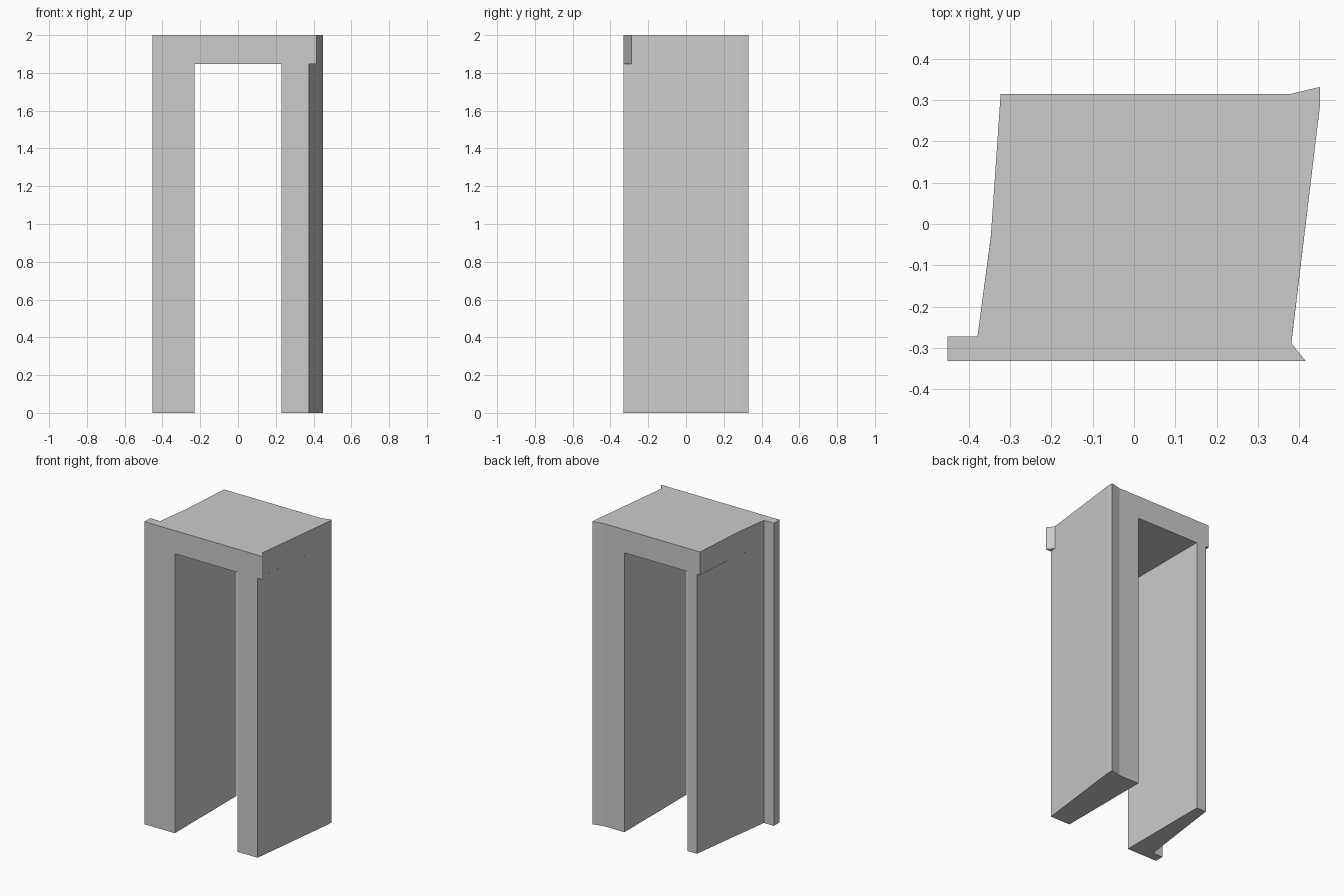
import bpy
import bmesh

if "Cube" in bpy.data.objects:
    bpy.data.objects.remove(bpy.data.objects["Cube"])

H, SOFFIT = 2.0, 1.847      # total height, underside of the lintel
IN = 0.23                   # half width of the opening
F, B = -0.332, 0.315        # front plane, main back plane

# Shared plan corners
NOTCH = (0.381, -0.289)
EAR = (0.416, F)
LEG_FR = (0.376, F)
KINK = (-0.347, -0.033)
LINTEL_BL = (-0.323, B)
LEG_BL = (-0.301, B)
FLANGE = [(-0.379, -0.272), (-0.452, -0.272), (-0.452, F)]
BACK_EAR = [(0.451, 0.292), (0.451, 0.332), (0.379, B)]


def shell(name, outline, z0, z1, caps):
    """Extrude a plan outline; caps is a list of (plan polygon, z)."""
    bm = bmesh.new()

    def face(points):
        bm.faces.new([bm.verts.new(p) for p in points])

    for (x1, y1), (x2, y2) in zip(outline, outline[1:] + outline[:1]):
        face([(x1, y1, z0), (x2, y2, z0), (x2, y2, z1), (x1, y1, z1)])
    for poly, z in caps:
        # undersides are wound the other way round
        pts = poly if z == H else poly[::-1]
        face([(x, y, z) for x, y in pts])
    bmesh.ops.remove_doubles(bm, verts=bm.verts, dist=1e-5)
    mesh = bpy.data.meshes.new(name)
    bm.to_mesh(mesh)
    bm.free()
    obj = bpy.data.objects.new(name, mesh)
    bpy.context.collection.objects.link(obj)
    return obj


# Legs: open on top where they meet the lintel
right_leg = [(IN, F), LEG_FR] + BACK_EAR + [(IN, B)]
left_leg = [(-IN, F), (-IN, B), LEG_BL] + FLANGE
shell("right_leg", right_leg, 0, SOFFIT, [(right_leg, 0)])
shell("left_leg", left_leg, 0, SOFFIT, [(left_leg, 0)])

# Lintel: underside only where it is exposed (opening and two overhangs)
lintel = [EAR, NOTCH] + BACK_EAR + [LINTEL_BL, KINK] + FLANGE
opening = [(-IN, F), (IN, F), (IN, B), (-IN, B)]
front_overhang = [LEG_FR, EAR, NOTCH]
side_overhang = [KINK, LEG_BL, LINTEL_BL]
shell("lintel", lintel, SOFFIT, H,
      [(lintel, H), (opening, SOFFIT), (front_overhang, SOFFIT), (side_overhang, SOFFIT)])
